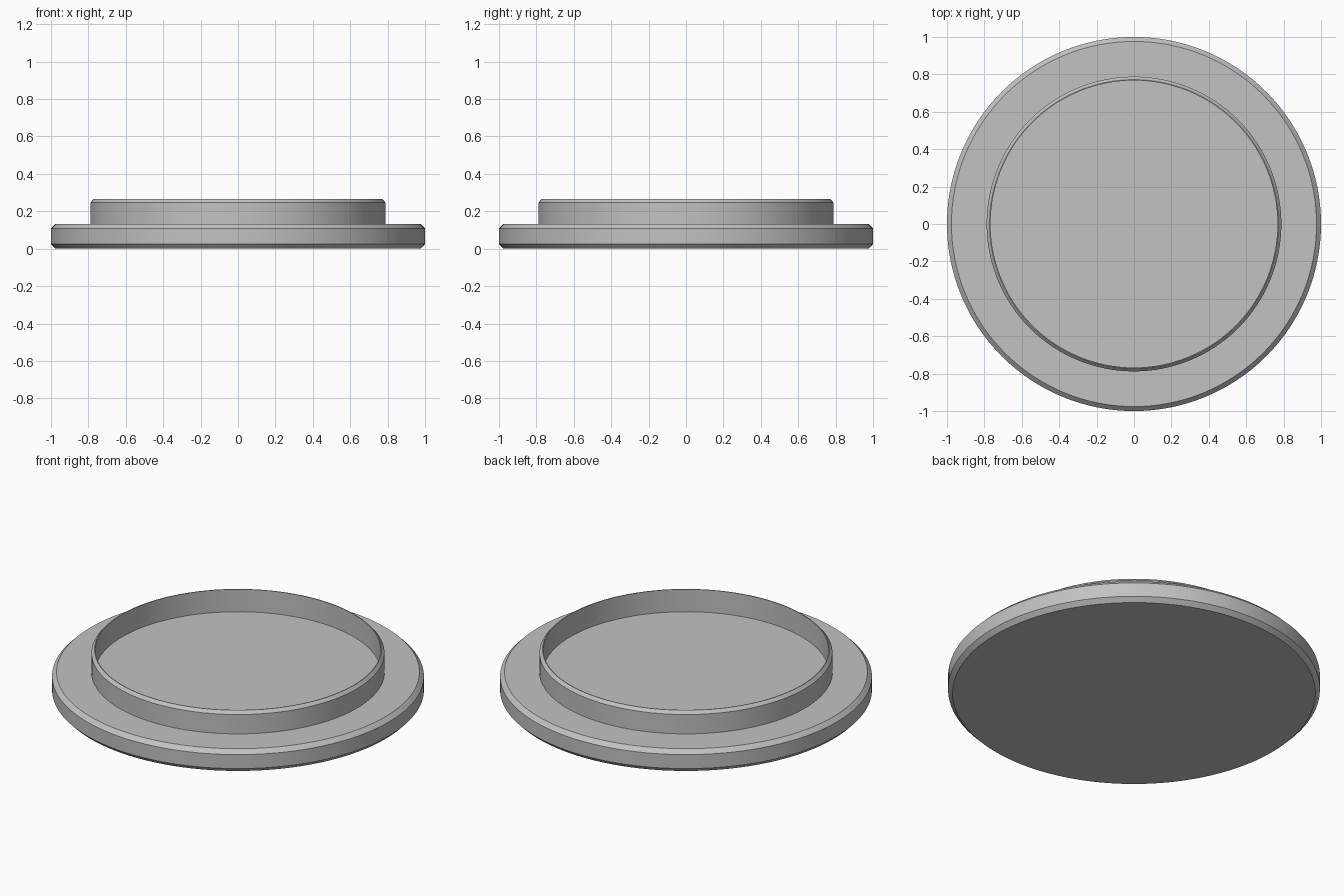
import bpy, bmesh, math

if "Cube" in bpy.data.objects:
    bpy.data.objects.remove(bpy.data.objects["Cube"])

SEGMENTS = 128

grey = bpy.data.materials.new("light_grey")
grey.diffuse_color = (0.54, 0.54, 0.54, 1)
grey.use_nodes = True
grey.node_tree.nodes["Principled BSDF"].inputs["Base Color"].default_value = grey.diffuse_color


def lathe(name, profile, capped):
    """Spin an (r, z) profile round the z axis, optionally capping both ends."""
    bm = bmesh.new()
    rings = []
    for r, z in profile:
        rings.append([bm.verts.new((r * math.cos(a), r * math.sin(a), z))
                      for a in (2 * math.pi * i / SEGMENTS for i in range(SEGMENTS))])
    for low, high in zip(rings, rings[1:]):
        for i in range(SEGMENTS):
            j = (i + 1) % SEGMENTS
            bm.faces.new((low[i], low[j], high[j], high[i]))
    if capped:
        bm.faces.new(rings[0][::-1])
        bm.faces.new(rings[-1])
    mesh = bpy.data.meshes.new(name)
    bm.to_mesh(mesh)
    bm.free()
    mesh.materials.append(grey)
    obj = bpy.data.objects.new(name, mesh)
    bpy.context.collection.objects.link(obj)
    bpy.ops.object.select_all(action='DESELECT')
    obj.select_set(True)
    bpy.context.view_layer.objects.active = obj
    bpy.ops.object.shade_smooth_by_angle(angle=math.radians(30))
    return obj


# Round plate with chamfered top and bottom edges
lathe("base_plate", [(0.976, 0), (1, 0.025), (1, 0.108), (0.976, 0.132)], True)

# Thin upright collar, chamfered outside, open down to the plate
lathe("collar", [(0.788, 0.132), (0.788, 0.247), (0.772, 0.265),
                 (0.767, 0.265), (0.767, 0.132)], False)
